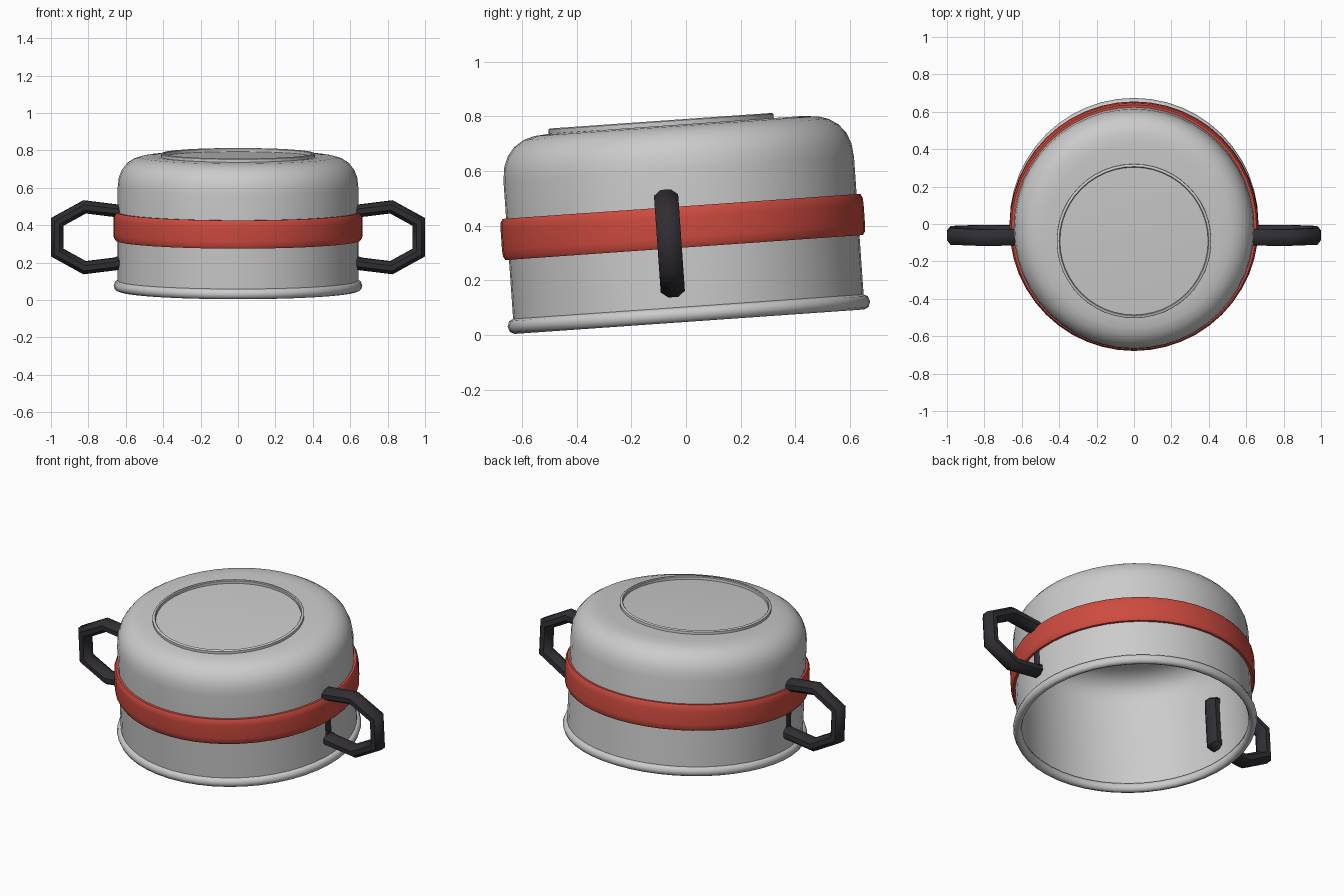
import bpy, bmesh, math
from mathutils import Matrix, Vector

if "Cube" in bpy.data.objects:
    bpy.data.objects.remove(bpy.data.objects["Cube"])

# The upside-down pot leans slightly about x
POSE = Matrix.Translation((0, 0.0125, 0.049)) @ Matrix.Rotation(math.radians(4), 4, 'X')
OFF_Y = -0.053   # handles and base ring sit a little off the pot axis


def finish(name, bm, angle, color=None):
    bmesh.ops.recalc_face_normals(bm, faces=bm.faces)
    mesh = bpy.data.meshes.new(name)
    bm.to_mesh(mesh)
    bm.free()
    mesh.transform(POSE)
    ob = bpy.data.objects.new(name, mesh)
    bpy.context.collection.objects.link(ob)
    if color:
        mat = bpy.data.materials.new(name + "_colour")
        mat.diffuse_color = color
        mat.use_nodes = True
        mat.node_tree.nodes["Principled BSDF"].inputs["Base Color"].default_value = mat.diffuse_color
        mesh.materials.append(mat)
    bpy.ops.object.select_all(action='DESELECT')
    ob.select_set(True)
    bpy.context.view_layer.objects.active = ob
    bpy.ops.object.shade_smooth_by_angle(angle=math.radians(angle))
    return ob


def lathe(name, profile, closed=False, off_y=0, angle=40, color=None, seg=48):
    bm = bmesh.new()
    vs = [bm.verts.new((r, 0, z)) for r, z in profile]
    pairs = list(zip(vs, vs[1:])) + ([(vs[-1], vs[0])] if closed else [])
    edges = [bm.edges.new(p) for p in pairs]
    bmesh.ops.spin(bm, geom=vs + edges, cent=(0, 0, 0), axis=(0, 0, 1),
                   angle=2 * math.pi, steps=seg, use_duplicate=False)
    bmesh.ops.remove_doubles(bm, verts=bm.verts, dist=1e-4)
    bmesh.ops.translate(bm, verts=bm.verts, vec=(0, off_y, 0))
    return finish(name, bm, angle, color)


def handle(name, side):
    # closed loop of centre points in x, z; its inner bar runs inside the wall
    half = [(0.967, 0.082), (0.82, 0.163), (0.65, 0.142), (0.612, 0.125)]
    pts = [Vector(p) for p in half] + [Vector((x, -z)) for x, z in reversed(half)]
    n, sides = len(pts), 8
    bm = bmesh.new()
    rings = []
    for i, p in enumerate(pts):
        a = (p - pts[i - 1]).normalized()
        b = (pts[(i + 1) % n] - p).normalized()
        t = (a + b).normalized()
        out = Vector((t.y, -t.x)) / max(t.dot(a), 0.5)   # mitred joint
        ring = []
        for k in range(sides):
            ang = 2 * math.pi * (k + 0.5) / sides
            q = p + out * 0.036 * math.cos(ang)
            ring.append(bm.verts.new((side * q.x, OFF_Y + 0.048 * math.sin(ang), q.y + 0.291)))
        rings.append(ring)
    for i in range(n):
        r0, r1 = rings[i], rings[(i + 1) % n]
        for k in range(sides):
            j = (k + 1) % sides
            bm.faces.new((r0[k], r0[j], r1[j], r1[k]))
    return finish(name, bm, 50, (0.03, 0.027, 0.033, 1))


# Pot shell: outer wall, rounded shoulder, flat base, then the inside
lathe("pot_body", [
    (0.643, 0.03), (0.643, 0.30), (0.643, 0.56), (0.637, 0.61), (0.621, 0.65),
    (0.595, 0.682), (0.56, 0.705), (0.52, 0.717), (0.46, 0.722), (0, 0.722),
    (0, 0.71), (0.46, 0.71), (0.515, 0.705), (0.553, 0.693), (0.586, 0.672),
    (0.611, 0.643), (0.626, 0.605), (0.632, 0.56), (0.632, 0.30), (0.632, 0.03)],
    closed=True)

# Rolled rim at the mouth
lathe("rim", [(0.641 + 0.024 * math.cos(k * math.pi / 4), 0.028 + 0.028 * math.sin(k * math.pi / 4))
              for k in range(8)], closed=True, angle=60)

# Raised ring on the base
lathe("base_ring", [(0.413, 0.715), (0.413, 0.737), (0.408, 0.741), (0.400, 0.741),
                    (0.396, 0.737), (0.396, 0.715)], closed=True, off_y=OFF_Y)

# Coloured band round the wall
lathe("band", [(0.640, 0.272), (0.656, 0.272), (0.664, 0.285), (0.666, 0.31), (0.666, 0.385),
               (0.664, 0.410), (0.656, 0.423), (0.640, 0.423)], closed=True,
      color=(0.62, 0.07, 0.05, 1))

# Handles on both sides
handle("right_handle", 1)
handle("left_handle", -1)
